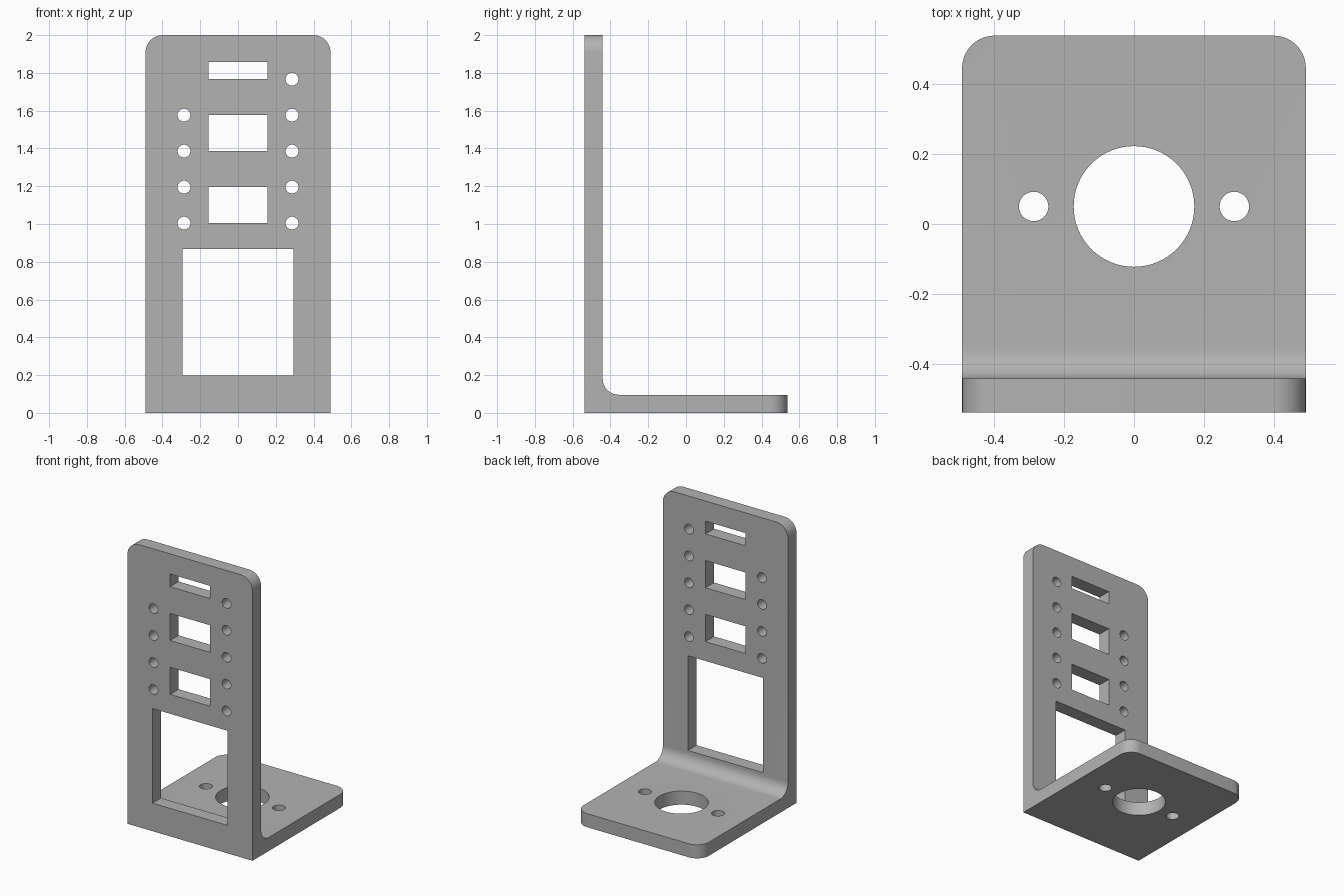
import bpy, bmesh, math
from mathutils import Matrix

if "Cube" in bpy.data.objects:
    bpy.data.objects.remove(bpy.data.objects["Cube"])

W, D, H = 0.49, 0.537, 2.0      # half width, half depth, height
T = 0.096                       # plate thickness
FILLET, CORNER = 0.085, 0.092

grey = bpy.data.materials.new("plain grey")
grey.use_nodes = True
colour = (0.45, 0.45, 0.45, 1)
grey.diffuse_color = colour
grey.node_tree.nodes["Principled BSDF"].inputs["Base Color"].default_value = colour


def make_object(name, bm):
    bmesh.ops.recalc_face_normals(bm, faces=bm.faces)
    mesh = bpy.data.meshes.new(name)
    bm.to_mesh(mesh)
    bm.free()
    obj = bpy.data.objects.new(name, mesh)
    bpy.context.collection.objects.link(obj)
    mesh.materials.append(grey)
    return obj


# L-shaped side profile with a filleted inner corner, extruded across x
inner = -D + T
profile = [(-D, 0), (D, 0), (D, T)]
for i in range(13):
    a = math.radians(270 - 90 * i / 12)
    profile.append((inner + FILLET * (1 + math.cos(a)), T + FILLET * (1 + math.sin(a))))
profile += [(inner, H), (-D, H)]
bm = bmesh.new()
side = bm.faces.new([bm.verts.new((-W, y, z)) for y, z in profile])
ext = bmesh.ops.extrude_face_region(bm, geom=[side])
bmesh.ops.translate(bm, vec=(2 * W, 0, 0),
                    verts=[v for v in ext["geom"] if isinstance(v, bmesh.types.BMVert)])

# Round the top corners of the wall and the rear corners of the base
ends = [e for e in bm.edges
        if all(v.co.z > H - 0.001 for v in e.verts) or all(v.co.y > D - 0.001 for v in e.verts)]
ends = [e for e in ends if abs(e.verts[0].co.x - e.verts[1].co.x) < 0.001]
bmesh.ops.bevel(bm, geom=ends, offset=CORNER, segments=10, profile=0.5, affect='EDGES')
bracket = make_object("mounting_bracket", bm)

# Cutting shapes for the openings
cut = bmesh.new()


def cut_box(half_width, z0, z1):
    m = Matrix.Translation((0, inner - T / 2, (z0 + z1) / 2)) @ Matrix.Diagonal(
        (2 * half_width, 3 * T, z1 - z0, 1))
    bmesh.ops.create_cube(cut, size=1, matrix=m)


def cut_hole(x, y, z, radius, along_y=False, sides=32):
    m = Matrix.Translation((x, y, z))
    if along_y:
        m = m @ Matrix.Rotation(math.pi / 2, 4, 'X')
    bmesh.ops.create_cone(cut, cap_ends=True, segments=sides, radius1=radius,
                          radius2=radius, depth=3 * T, matrix=m)


# Wall windows
cut_box(0.294, 0.198, 0.868)
for z0, z1 in [(1.005, 1.197), (1.386, 1.578), (1.767, 1.857)]:
    cut_box(0.156, z0, z1)

# Wall screw holes, one more on the left side
for i in range(5):
    z = 1.005 + 0.1905 * i
    for x in ([0.286, -0.286] if i < 4 else [0.286]):
        cut_hole(x, inner - T / 2, z, 0.034, along_y=True)

# Base shaft hole and its two screw holes
cut_hole(0, 0.05, T / 2, 0.172, sides=64)
for x in (-0.286, 0.286):
    cut_hole(x, 0.05, T / 2, 0.042)

cutter = make_object("opening_cutter", cut)
cutter.hide_render = True

# Apply the cut and remove the helper
mod = bracket.modifiers.new("openings", 'BOOLEAN')
mod.operation, mod.solver, mod.object = 'DIFFERENCE', 'EXACT', cutter
bpy.ops.object.select_all(action='DESELECT')
bpy.context.view_layer.objects.active = bracket
bracket.select_set(True)
bpy.ops.object.modifier_apply(modifier=mod.name)
bpy.data.objects.remove(cutter)
bpy.ops.object.shade_smooth_by_angle(angle=math.radians(30))
